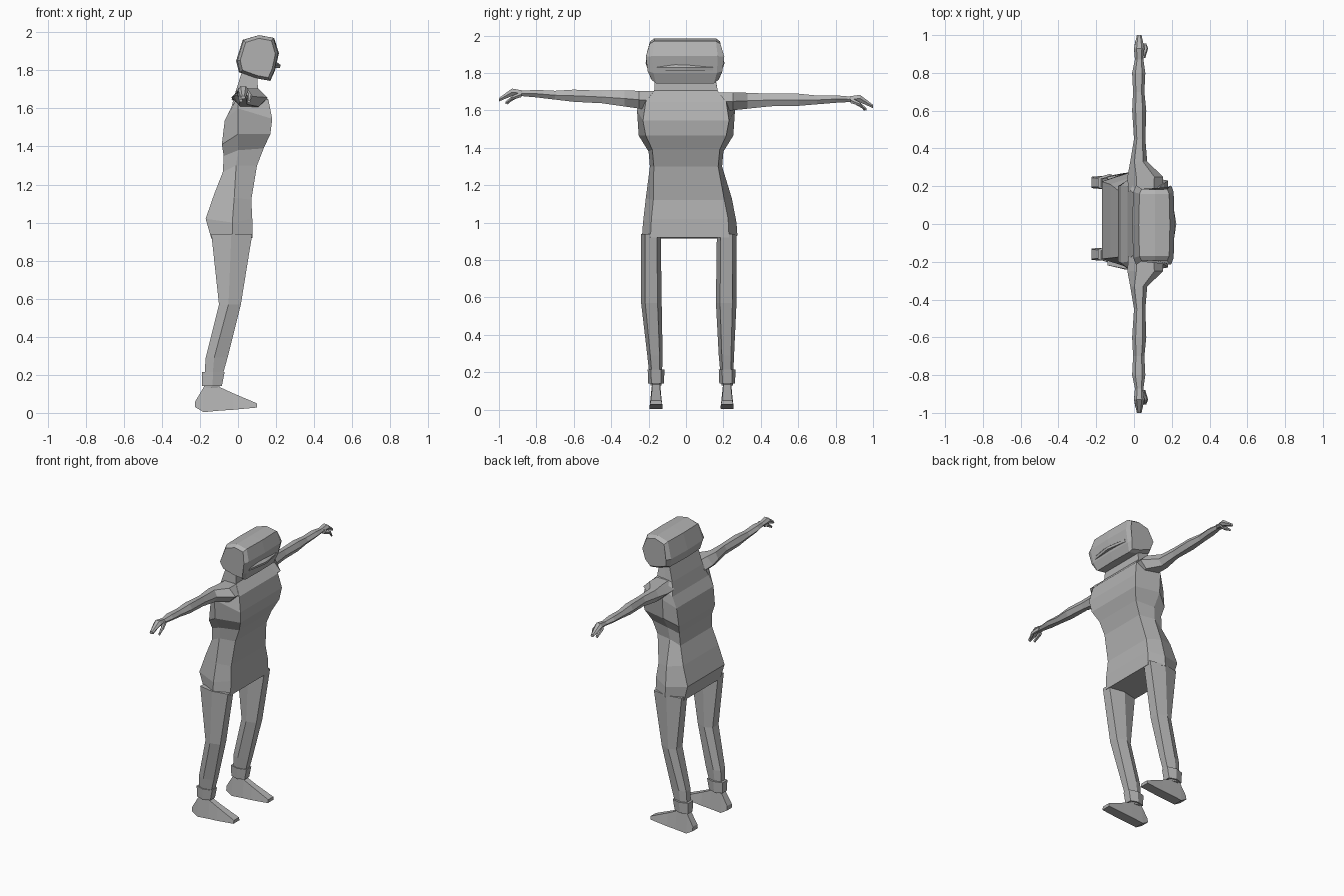
import bpy, bmesh, math

grey = bpy.data.materials.new("plain grey")
grey.diffuse_color = (0.45, 0.45, 0.45, 1)


def loft(name, rings):
    """Skin a list of equal-length point rings and cap both ends."""
    bm = bmesh.new()
    rows = [[bm.verts.new(p) for p in ring] for ring in rings]
    n = len(rows[0])
    for a, b in zip(rows, rows[1:]):
        for i in range(n):
            j = (i + 1) % n
            bm.faces.new((a[i], a[j], b[j], b[i]))
    bm.faces.new(rows[0])
    bm.faces.new(rows[-1])
    bmesh.ops.recalc_face_normals(bm, faces=bm.faces)
    mesh = bpy.data.meshes.new(name)
    bm.to_mesh(mesh)
    bm.free()
    mesh.materials.append(grey)
    obj = bpy.data.objects.new(name, mesh)
    bpy.context.collection.objects.link(obj)


# Torso and neck: each ring is y offset, then (x, z, half width) of front, side, back
torso = [
    (.02, (.075, .92, .21), (-.03, .93, .255), (-.14, .915, .20)),
    (.02, (.075, 1.02, .205), (-.03, 1.0, .25), (-.17, 1.02, .205)),
    (.015, (.07, 1.12, .19), (-.02, 1.13, .23), (-.125, 1.15, .195)),
    (0, (.10, 1.30, .172), (-.01, 1.30, .193), (-.08, 1.265, .175)),
    (0, (.135, 1.39, .18), (0, 1.38, .20), (-.075, 1.35, .18)),
    (0, (.17, 1.465, .215), (0, 1.465, .253), (-.085, 1.41, .20)),
    (0, (.18, 1.545, .23), (0, 1.60, .262), (-.07, 1.535, .205)),
    (0, (.16, 1.645, .215), (0, 1.66, .24), (-.035, 1.605, .20)),
    (0, (.105, 1.705, .17), (.04, 1.70, .17), (-.012, 1.69, .17)),
    (-.005, (.10, 1.78, .16), (.06, 1.785, .16), (.02, 1.79, .16)),
]
loft("torso", [
    [(x, c + w, z) for x, z, w in pts] + [(x, c - w, z) for x, z, w in reversed(pts)]
    for c, *pts in torso])

# Head: side profile (x, z, half width where it rounds off to the cap)
profile = [(-.01, 1.85, .175), (.025, 1.96, .165), (.11, 1.985, .165), (.19, 1.97, .165),
           (.215, 1.89, .175), (.195, 1.80, .17), (.17, 1.745, .155), (.10, 1.757, .16),
           (.005, 1.79, .165)]


def head_ring(side, cap):
    ring = []
    for x, z, w in profile:
        if cap:
            x, z = .11 + (x - .11) * .82, 1.865 + (z - 1.865) * .86
            w += .038 - .15 * abs(z - 1.865)
        else:
            x = .11 + (x - .11) * .95
        ring.append((x, side * w - .005, z))
    return ring


centre = [(x, -.005, z) for x, z, w in profile]
loft("head", [head_ring(-1, True), head_ring(-1, False), centre,
              head_ring(1, False), head_ring(1, True)])

# Lip: wedge across the face with a shadowed underside
loft("lip", [[(.17, y, 1.87), (tip, y, 1.828), (tip - .004, y, 1.812), (.17, y, 1.818)]
             for y, tip in ((-.155, .20), (0, .224), (.145, .20))])


def arm_ring(side, y, x0, x1, z0, z1):
    """Hexagonal cross-section; the arms hang slightly lower on one side."""
    ring = []
    for k in range(6):
        a = math.radians(60 * k)
        ring.append(((x0 + x1) / 2 + (x1 - x0) / 2 * math.cos(a), side * y,
                     (z0 + z1) / 2 + (z1 - z0) / 1.732 * math.sin(a) - .018 * side * y))
    return ring


arm = [(.17, -.03, .15, 1.595, 1.70), (.25, -.035, .155, 1.605, 1.70),
       (.33, -.02, .07, 1.615, 1.70), (.45, 0, .06, 1.63, 1.697),
       (.60, -.01, .065, 1.635, 1.70), (.70, -.005, .055, 1.645, 1.692),
       (.80, -.01, .06, 1.655, 1.695), (.87, .005, .05, 1.66, 1.69),
       (.93, 0, .055, 1.66, 1.70), (1.0, .015, .04, 1.63, 1.648)]
thumb = [(.88, .03, .06, 1.655, 1.685), (.93, .05, .075, 1.64, 1.66),
         (.955, .05, .065, 1.612, 1.625)]
finger = [(.91, 0, .03, 1.645, 1.675), (.965, .005, .025, 1.615, 1.63)]

# Leg rings: y offset, z, back x, ridge x, front x, inner y, outer y
leg = [(.015, .94, -.14, -.035, .075, .15, .255),
       (.015, .57, -.10, -.05, .015, .145, .255),
       (.025, .29, -.17, -.125, -.055, .15, .232),
       (.03, .13, -.18, -.14, -.10, .16, .22)]
cuff = [(.03, .215, -.19, -.13, -.07, .145, .235),
        (.03, .14, -.188, -.135, -.085, .148, .232)]


def leg_ring(side, c, z, xb, xm, xf, yi, yo):
    m, h = (yi + yo) / 2, (yo - yi) * .3
    pts = [(xb, m - h), (xb, m + h), (xm, yo), (xf, m + h), (xf, m - h), (xm, yi)]
    return [(x, c + side * y, z) for x, y in pts]


# Foot rings from heel to toe: x, sole z, top z, sole half width, top half width
foot = [(-.225, .03, .06, .03, .025), (-.18, .004, .135, .034, .022),
        (-.095, .012, .135, .035, .02), (-.03, .016, .105, .035, .022),
        (.10, .028, .05, .033, .028)]

for side, label in ((-1, "right"), (1, "left")):
    for part, rows in (("arm", arm), ("thumb", thumb), ("finger", finger)):
        loft(f"{label}_{part}", [arm_ring(side, *r) for r in rows])
    for part, rows in (("leg", leg), ("cuff", cuff)):
        loft(f"{label}_{part}", [leg_ring(side, *r) for r in rows])
    y = .03 + side * .19
    loft(f"{label}_foot", [[(x, y - wb, z0), (x, y + wb, z0), (x, y + wt, z1), (x, y - wt, z1)]
                           for x, z0, z1, wb, wt in foot])
